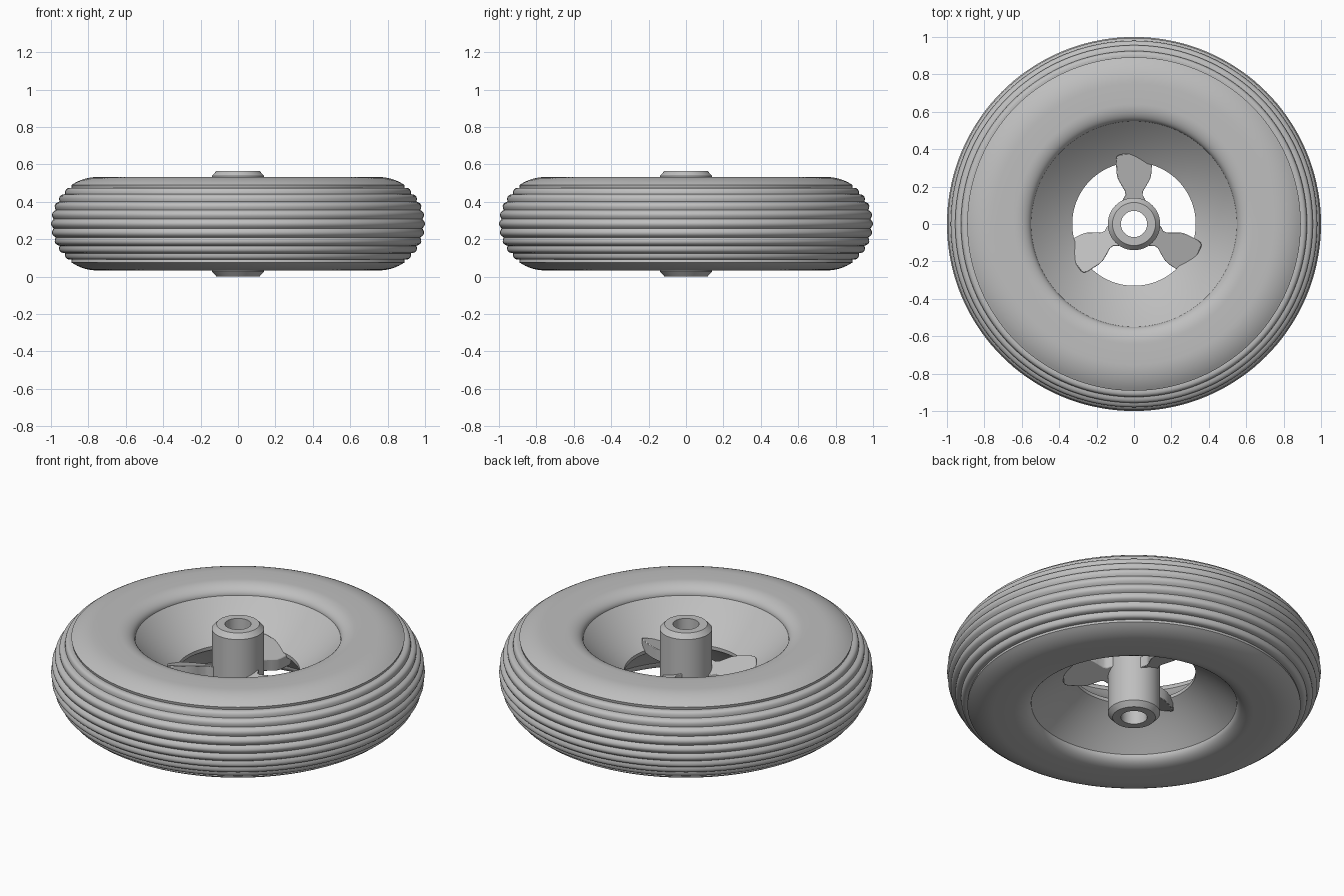
import bpy, bmesh
from math import sin, cos, pi, radians

if "Cube" in bpy.data.objects:
    bpy.data.objects.remove(bpy.data.objects["Cube"], do_unlink=True)

MID = 0.2825      # height of the wheel's middle plane
SEGMENTS = 144

grey = bpy.data.materials.new("plain grey")
grey.use_nodes = True
grey.diffuse_color = (0.52, 0.52, 0.52, 1)
grey.node_tree.nodes["Principled BSDF"].inputs["Base Color"].default_value = grey.diffuse_color


def finish(name, bm, angle=35):
    """Turn a bmesh into a smooth-shaded object with sharp creases."""
    bmesh.ops.recalc_face_normals(bm, faces=bm.faces)
    mesh = bpy.data.meshes.new(name)
    bm.to_mesh(mesh)
    bm.free()
    mesh.materials.append(grey)
    mesh.shade_smooth()
    mesh.set_sharp_from_angle(angle=radians(angle))
    obj = bpy.data.objects.new(name, mesh)
    obj.location.z = MID
    bpy.context.collection.objects.link(obj)
    return obj


def lathe(name, profile, angle=35):
    """Revolve a closed (radius, height) profile around z."""
    bm = bmesh.new()
    rings = []
    for i in range(SEGMENTS):
        a = 2 * pi * i / SEGMENTS
        rings.append([bm.verts.new((r * cos(a), r * sin(a), z)) for r, z in profile])
    n = len(profile)
    for i in range(SEGMENTS):
        a, b = rings[i], rings[(i + 1) % SEGMENTS]
        for j in range(n):
            k = (j + 1) % n
            bm.faces.new((a[j], b[j], b[k], a[k]))
    return finish(name, bm, angle)


def mirrored(upper):
    """Close an upper half profile with its reflection."""
    return upper + [(r, -z) for r, z in reversed(upper)]


# Tyre: ribbed tread, round shoulders, rolled inner lips
CENTRE, RADIUS, DEPTH = 0.75, 0.25, 0.014
RIBS, STEPS, EDGE = 9, 8, radians(54)
tread = []
for i in range(RIBS * STEPS + 1):
    a = -EDGE + 2 * EDGE * i / (RIBS * STEPS)
    r = RADIUS - DEPTH * (1 - abs(sin(pi * i / STEPS)))
    tread.append((CENTRE + r * cos(a), r * sin(a)))
side = []
for i in range(9):
    a = radians(55.5) + (pi / 2 - radians(55.5)) * i / 8
    side.append((CENTRE + RADIUS * cos(a), RADIUS * sin(a)))
for i in range(11):
    a = pi / 2 * (1 + i / 10)
    side.append((0.64 + 0.09 * cos(a), 0.195 + 0.055 * sin(a)))
tyre = tread + side + [(r, -z) for r, z in reversed(side)]
lathe("tyre", tyre, 40)

# Rim: dished on both sides, narrowing to the central opening
dish = []
for i in range(9):
    t = i / 8
    dish.append((0.555 - 0.225 * t, 0.2 - 0.23 * t + 0.04 * t * t))
lathe("rim", mirrored(dish))

# Hub: bored cylinder with chamfered ends
lathe("hub", mirrored([(0.07, 0.2825), (0.115, 0.2825), (0.14, 0.255)]), 30)

# Spokes: pitched blades that flare outwards from the hub
OUTLINE = [(0.10, 0.07), (0.135, 0.058), (0.155, 0.046), (0.175, 0.048),
           (0.21, 0.069), (0.24, 0.086), (0.27, 0.093), (0.34, 0.097),
           (0.362, 0.092), (0.372, 0.075), (0.376, 0.03)]
PITCH, HALF = 0.34, 0.034
for number, name in enumerate(("back_spoke", "right_spoke", "left_spoke")):
    a = pi / 2 + number * 2 * pi / 3
    bm = bmesh.new()
    points = OUTLINE + [(r, -w) for r, w in reversed(OUTLINE)]
    layers = []
    for h in (-HALF, HALF):
        layers.append([bm.verts.new((r * cos(a) - w * sin(a),
                                     r * sin(a) + w * cos(a),
                                     PITCH * w + h)) for r, w in points])
    low, high = layers
    n = len(points)
    for j in range(n):
        k = (j + 1) % n
        bm.faces.new((low[j], low[k], high[k], high[j]))
    for layer in layers:
        for j in range(n // 2 - 1):
            bm.faces.new((layer[j], layer[j + 1], layer[n - 2 - j], layer[n - 1 - j]))
    spoke = finish(name, bm, 45)
    bevel = spoke.modifiers.new("soft edges", "BEVEL")
    bevel.width = 0.006
    bevel.segments = 2
    bevel.limit_method = "ANGLE"
    bevel.angle_limit = radians(50)
